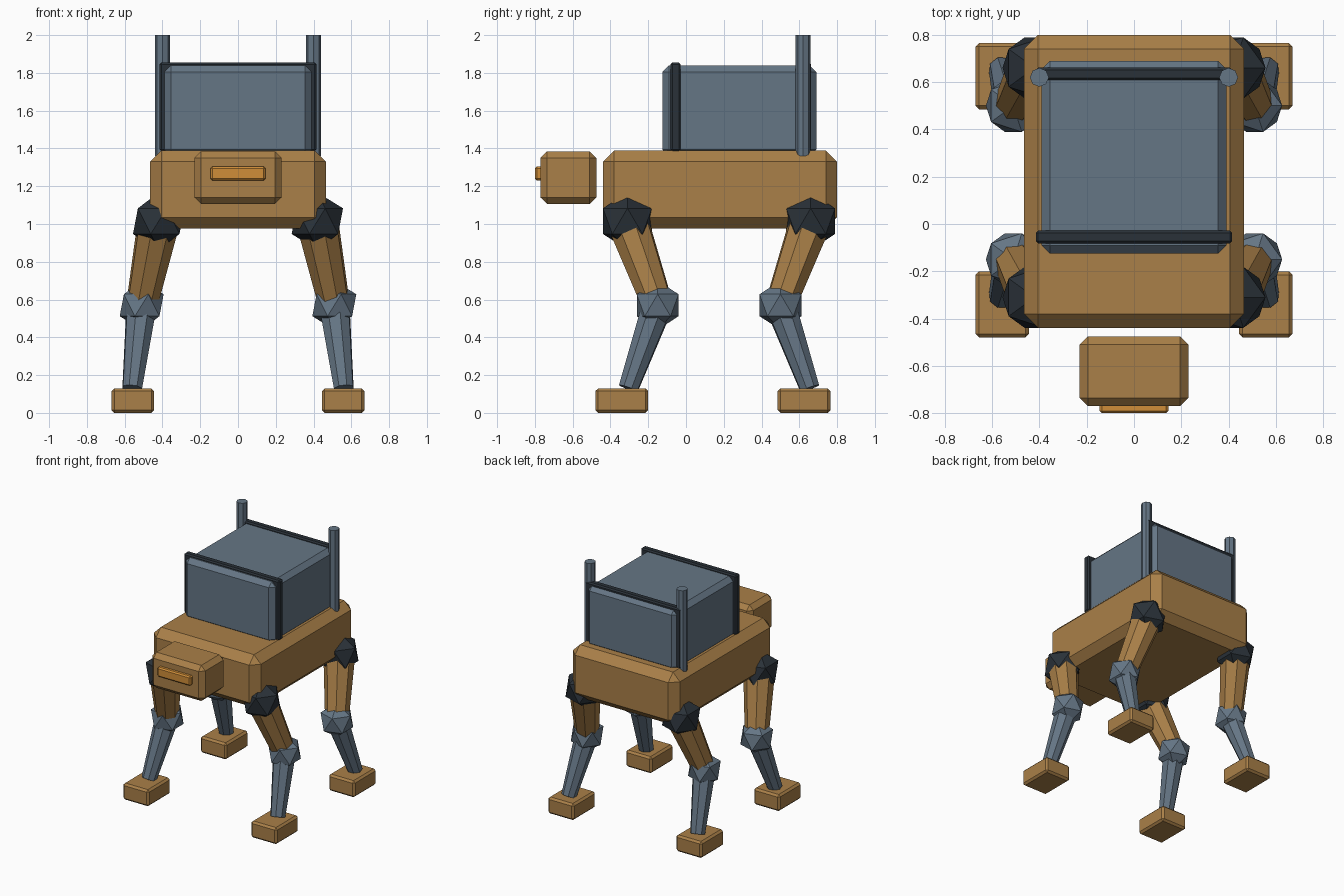
import bpy
from mathutils import Vector

if "Cube" in bpy.data.objects:
    bpy.data.objects.remove(bpy.data.objects["Cube"])


def material(name, rgb):
    m = bpy.data.materials.new(name)
    m.diffuse_color = (*rgb, 1)
    m.use_nodes = True
    m.node_tree.nodes["Principled BSDF"].inputs["Base Color"].default_value = m.diffuse_color
    return m


TAN = material("tan", (0.40, 0.215, 0.065))
SLATE = material("slate", (0.13, 0.18, 0.235))
DARK = material("charcoal", (0.023, 0.031, 0.04))
AMBER = material("amber", (0.63, 0.27, 0.04))


def finish(name, mat):
    ob = bpy.context.object
    ob.name = name
    ob.data.materials.append(mat)
    return ob


def box(name, mat, lo, hi, bevel):
    """Chamfered box between two corners."""
    lo, hi = Vector(lo), Vector(hi)
    bpy.ops.mesh.primitive_cube_add(size=1, location=(lo + hi) / 2)
    ob = finish(name, mat)
    for v in ob.data.vertices:
        v.co = v.co * (hi - lo)
    mod = ob.modifiers.new("chamfer", 'BEVEL')
    mod.width = bevel
    mod.segments = 1
    return ob


def limb(name, mat, top, bottom, r_top, r_bottom, sides):
    """Tapered prism between two points."""
    top, bottom = Vector(top), Vector(bottom)
    axis = top - bottom
    bpy.ops.mesh.primitive_cone_add(
        vertices=sides, radius1=r_bottom, radius2=r_top, depth=axis.length,
        location=(top + bottom) / 2,
        rotation=axis.to_track_quat('Z', 'Y').to_euler())
    return finish(name, mat)


def joint(name, mat, centre, radius):
    """Faceted ball joint."""
    bpy.ops.mesh.primitive_ico_sphere_add(subdivisions=1, radius=radius, location=centre)
    return finish(name, mat)


# Torso and head
box("body", TAN, (-0.465, -0.44, 0.975), (0.465, 0.80, 1.39), 0.06)
box("head", TAN, (-0.23, -0.77, 1.105), (0.23, -0.475, 1.385), 0.035)
box("visor", AMBER, (-0.145, -0.80, 1.23), (0.145, -0.755, 1.305), 0.01)

# Cargo case with two straps
box("cargo_case", SLATE, (-0.39, -0.125, 1.36), (0.39, 0.69, 1.84), 0.035)
for label, y in (("front", -0.055), ("rear", 0.635)):
    box(label + "_strap", DARK, (-0.415, y - 0.027, 1.385), (0.415, y + 0.027, 1.855), 0.01)

# Rear masts and four legs
for side, s in (("left", -1), ("right", 1)):
    limb(side + "_mast", SLATE, (s * 0.40, 0.62, 2.0), (s * 0.40, 0.62, 1.36), 0.04, 0.04, 8)
    for end, hip_y, knee_y, ankle_y, foot_y in (
            ("front", -0.31, -0.15, -0.305, -0.34), ("rear", 0.66, 0.50, 0.655, 0.625)):
        n = f"{end}_{side}_"
        hip = (s * 0.42, hip_y, 1.015)
        knee = (s * 0.51, knee_y, 0.57)
        ankle = (s * 0.56, ankle_y, 0.13)
        joint(n + "hip", DARK, hip, 0.152)
        limb(n + "thigh", TAN, hip, knee, 0.115, 0.085, 8)
        joint(n + "knee", SLATE, knee, 0.13)
        limb(n + "shin", SLATE, knee, ankle, 0.085, 0.055, 8)
        x = s * 0.557
        box(n + "foot", TAN, (x - 0.113, foot_y - 0.14, 0), (x + 0.113, foot_y + 0.14, 0.13), 0.015)
